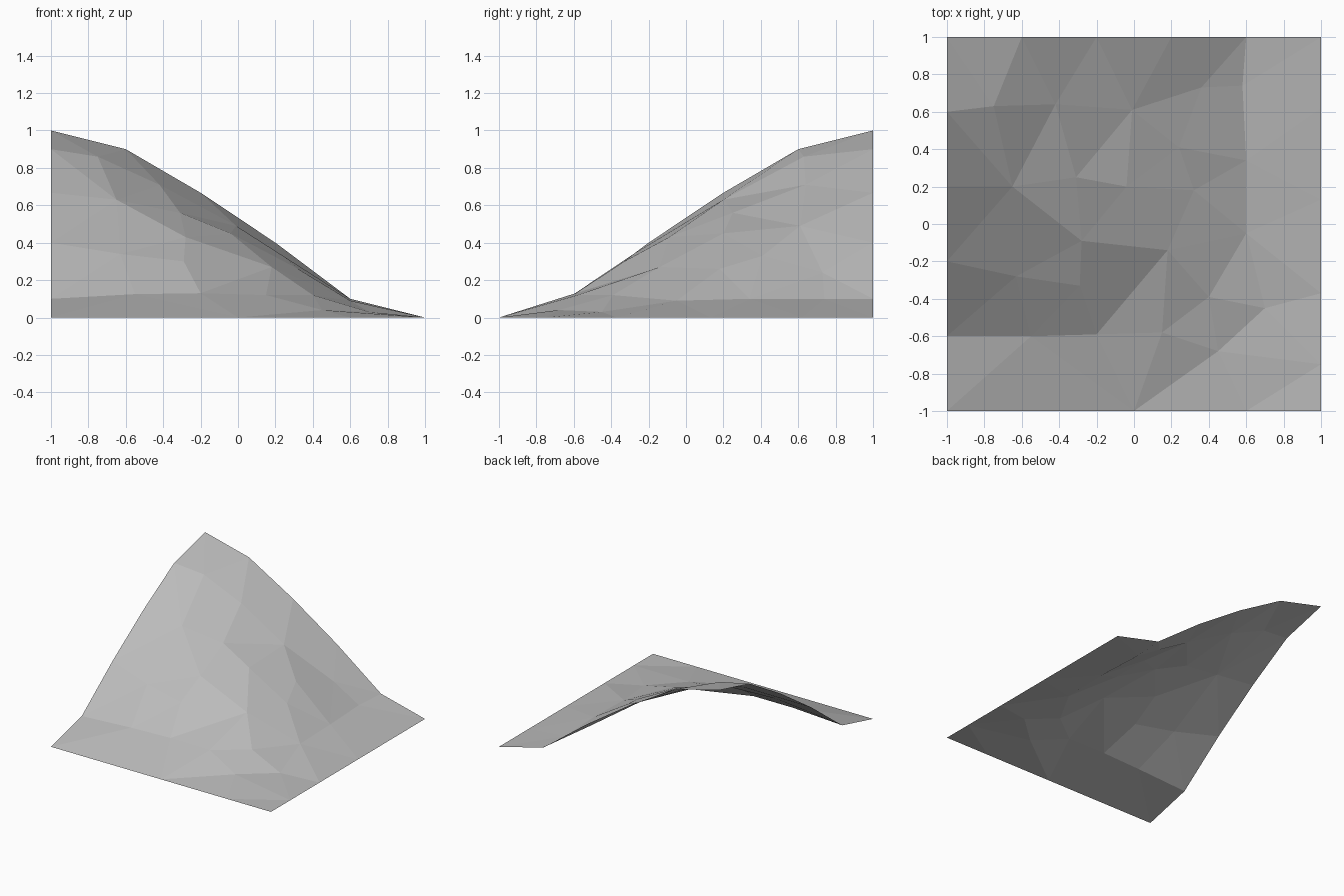
import bpy
from mathutils import Vector
from mathutils.geometry import delaunay_2d_cdt

cube = bpy.data.objects.get("Cube")
if cube:
    bpy.data.objects.remove(cube, do_unlink=True)

# Scattered slope points, from the back row to the front row
inner = [
    (-.75, .63, .86), (-.42, .64, .71), (-.01, .61, .49), (.36, .73, .24), (.58, .74, .1),
    (-.65, .2, .63), (-.31, .25, .56), (-.04, .2, .45), (.24, .41, .33), (.6, .34, .1),
    (-.63, -.28, .34), (-.28, -.09, .43), (.18, -.14, .27), (.32, .18, .26), (.6, -.05, .09),
    (-.55, -.6, .125), (-.29, -.33, .3), (-.2, -.59, .13), (.15, -.58, .12),
    (.4, -.39, .12), (.7, -.45, .03), (.45, -.68, .04),
]

# Tile border: the back and left edges share one hill profile, the others lie flat
profile = [(-1, 1), (-.6, .9), (-.2, .667), (.2, .4), (.6, .1)]
back = [(t, 1, h) for t, h in profile]
right = [(1, y, 0) for y in (1, .62, .13, -.37, -.75, -1)]
front = [(x, -1, 0) for x in (.6, 0, -1)]
left = [(-1, -t, h) for t, h in reversed(profile[1:])]
border = back + right + front + left
points = inner + border

# Creases that must survive triangulation
first = len(inner)
loop = list(range(first, len(points))) + [first]
creases = [
    loop, (39, 0, 1, 2, 3, 4), (39, 5, 11, 12), (1, 5, 6, 7, 2, 6, 1),
    (26, 4, 9, 14, 19, 18), (37, 10, 16), (36, 15, 17, 18), (17, 12, 18),
    (13, 12, 19), (34, 21, 20, 14), (18, 34, 17), (23, 0), (1, 24, 2),
]
edges = sorted({tuple(sorted(e)) for c in creases for e in zip(c, c[1:])})
flat = [Vector((x, y)) for x, y, z in points]
verts, _, faces, origins, _, _ = delaunay_2d_cdt(flat, edges, [], 0, 1e-5)

# Lift the triangulated tile to its heights
coords = [(v.x, v.y, points[o[0]][2] if o else 0) for v, o in zip(verts, origins)]
mesh = bpy.data.meshes.new("hill_corner_slope")
mesh.from_pydata(coords, [], faces)
mesh.update()
slope = bpy.data.objects.new("hill_corner_slope", mesh)
bpy.context.collection.objects.link(slope)

# Plain grey stone
grey = (.5, .5, .5, 1)
stone = bpy.data.materials.new("light_grey")
stone.use_nodes = True
stone.diffuse_color = grey
stone.node_tree.nodes["Principled BSDF"].inputs["Base Color"].default_value = grey
mesh.materials.append(stone)
